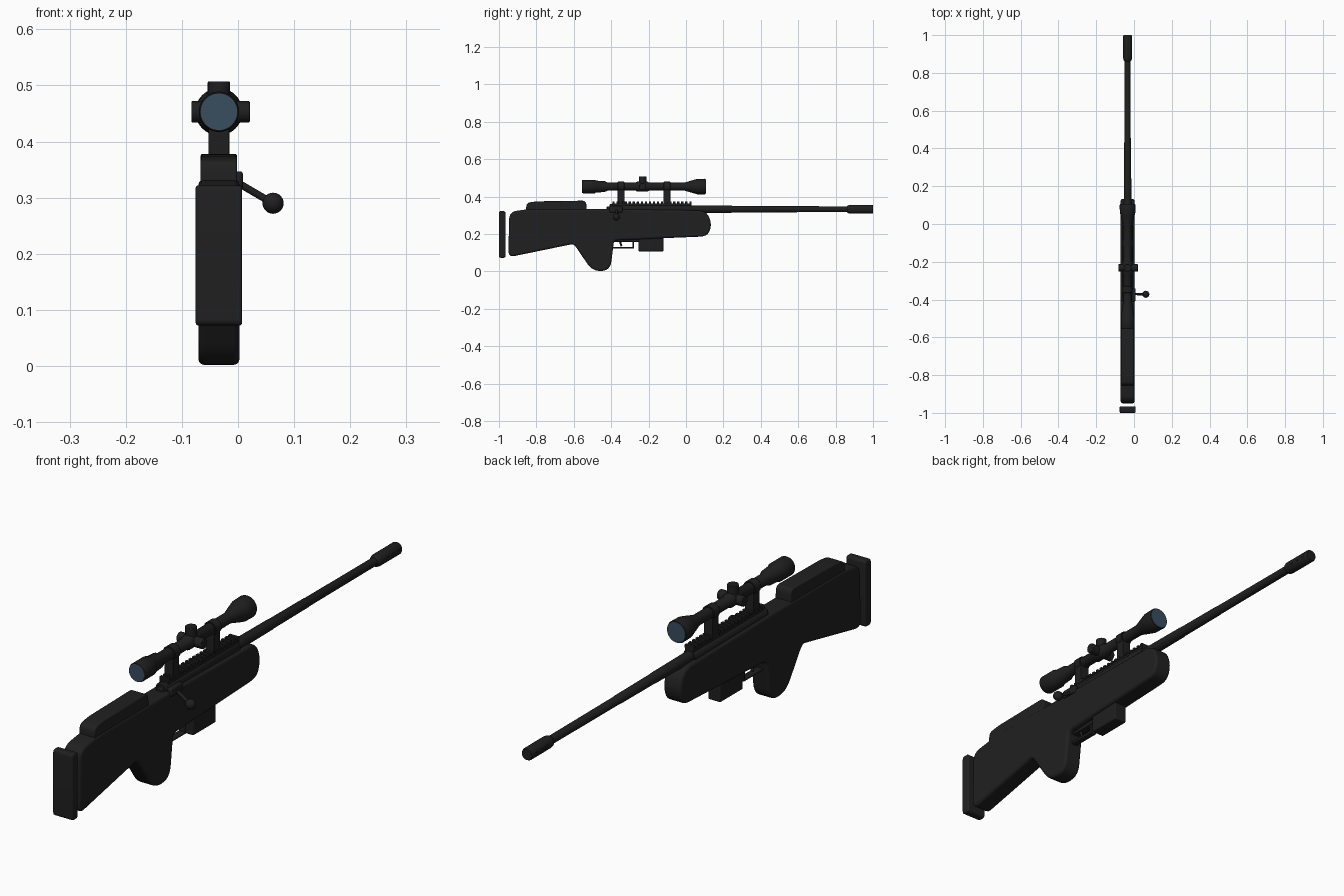
import bpy, bmesh, math
from mathutils import Vector, Matrix

if "Cube" in bpy.data.objects:
    bpy.data.objects.remove(bpy.data.objects["Cube"])

CX = -0.034          # centre plane of the rifle
BZ, SZ = 0.332, 0.453  # bore and scope axis heights


def material(name, c):
    m = bpy.data.materials.new(name)
    m.diffuse_color = (*c, 1)
    m.use_nodes = True
    m.node_tree.nodes["Principled BSDF"].inputs["Base Color"].default_value = m.diffuse_color
    return m


STOCK = material("matte_black", (0.0145, 0.0145, 0.0145))
METAL = material("dark_metal", (0.0135, 0.0135, 0.0135))
GLASS = material("blue_glass", (0.04, 0.075, 0.115))


def finish(bm, name, mat, bevel=0, seg=3):
    bmesh.ops.recalc_face_normals(bm, faces=bm.faces)
    me = bpy.data.meshes.new(name)
    bm.to_mesh(me)
    bm.free()
    me.materials.append(mat)
    ob = bpy.data.objects.new(name, me)
    bpy.context.collection.objects.link(ob)
    if bevel:
        b = ob.modifiers.new("bevel", 'BEVEL')
        b.width, b.segments, b.limit_method = bevel, seg, 'ANGLE'
        b.angle_limit = math.radians(40)
    bpy.ops.object.select_all(action='DESELECT')
    bpy.context.view_layer.objects.active = ob
    ob.select_set(True)
    bpy.ops.object.shade_smooth_by_angle(angle=math.radians(35))
    return ob


def box(name, mat, y, z, w, bevel=0, x=CX):
    """Box from y and z ranges and a full width."""
    bm = bmesh.new()
    bmesh.ops.create_cube(bm, size=1)
    for v in bm.verts:
        v.co = (x + v.co.x * w, sum(y) / 2 + v.co.y * (y[1] - y[0]),
                sum(z) / 2 + v.co.z * (z[1] - z[0]))
    return finish(bm, name, mat, bevel)


def rounded(pts, n=6):
    """Round each (y, z, radius) corner with a quadratic curve."""
    out = []
    for i, (y, z, r) in enumerate(pts):
        p = Vector((y, z))
        a, b = Vector(pts[i - 1][:2]) - p, Vector(pts[(i + 1) % len(pts)][:2]) - p
        a = p + a.normalized() * min(r, a.length * 0.49)
        b = p + b.normalized() * min(r, b.length * 0.49)
        for k in range(n + 1):
            t = k / n
            out.append(a * (1 - t) ** 2 + p * 2 * t * (1 - t) + b * t * t)
    return out


def slab(name, mat, pts, w, bevel):
    """Side profile extruded across x."""
    bm = bmesh.new()
    f = bm.faces.new([bm.verts.new((CX - w / 2, p.x, p.y)) for p in rounded(pts)])
    ext = bmesh.ops.extrude_face_region(bm, geom=[f])
    for v in ext["geom"]:
        if isinstance(v, bmesh.types.BMVert):
            v.co.x += w
    return finish(bm, name, mat, bevel)


def lathe(name, mat, prof, z, n=32, x=CX):
    """Capped turned part along y from (y, radius) pairs."""
    bm = bmesh.new()
    rings = [[bm.verts.new((x + r * math.cos(2 * math.pi * i / n), y,
                            z + r * math.sin(2 * math.pi * i / n)))
              for i in range(n)] for y, r in prof]
    for a, b in zip(rings, rings[1:]):
        for i in range(n):
            j = (i + 1) % n
            bm.faces.new((a[i], a[j], b[j], b[i]))
    bm.faces.new(rings[0])
    bm.faces.new(rings[-1])
    return finish(bm, name, mat)


def rod(name, mat, a, b, r, n=24, bevel=0):
    a, b = Vector(a), Vector(b)
    bm = bmesh.new()
    bmesh.ops.create_cone(bm, cap_ends=True, segments=n, radius1=r, radius2=r,
                          depth=(b - a).length)
    rot = (b - a).to_track_quat('Z', 'Y').to_matrix().to_4x4()
    bmesh.ops.transform(bm, matrix=Matrix.Translation((a + b) / 2) @ rot, verts=bm.verts)
    return finish(bm, name, mat, bevel, 2)


# Stock with grip, cheek rest and butt pad
slab("stock", STOCK, [
    (-0.95, 0.075, 0.035), (-0.945, 0.318, 0.04), (-0.84, 0.333, 0.03), (-0.42, 0.333, 0.02),
    (0.09, 0.325, 0.03), (0.122, 0.30, 0.03), (0.137, 0.245, 0.04), (0.115, 0.187, 0.04),
    (-0.1, 0.178, 0.05), (-0.385, 0.165, 0.02), (-0.405, 0.004, 0.05),
    (-0.50, 0.0, 0.05), (-0.60, 0.147, 0.02)], 0.073, 0.010)
slab("cheek_rest", STOCK, [
    (-0.855, 0.325, 0.005), (-0.853, 0.366, 0.02), (-0.80, 0.374, 0.02),
    (-0.535, 0.378, 0.02), (-0.53, 0.325, 0.005)], 0.065, 0.010)
slab("butt_pad", STOCK, [
    (-1.0, 0.072, 0.012), (-1.0, 0.322, 0.012), (-0.965, 0.322, 0.012),
    (-0.965, 0.072, 0.012)], 0.083, 0.005)

# Receiver, bolt and barrel
lathe("receiver", METAL, [(-0.41, 0.022), (-0.405, 0.027), (0.025, 0.027), (0.03, 0.024)], BZ)
lathe("bolt_shroud", METAL, [(-0.425, 0.010), (-0.42, 0.015), (-0.38, 0.015)], BZ)
box("bolt_housing", METAL, (-0.41, -0.34), (0.315, 0.347), 0.020, 0.006, x=-0.001)
rod("bolt_handle", METAL, (-0.01, -0.37, 0.332), (0.062, -0.372, 0.290), 0.0065)
bm = bmesh.new()
bmesh.ops.create_uvsphere(bm, u_segments=24, v_segments=14, radius=0.0188,
                          matrix=Matrix.Translation((0.0625, -0.372, 0.29)))
finish(bm, "bolt_knob", METAL)
lathe("barrel", METAL, [(0.0, 0.021), (0.24, 0.0195), (0.245, 0.0185), (0.455, 0.0175),
                        (0.457, 0.0165), (0.88, 0.0155)], BZ)
lathe("muzzle_brake", METAL, [(0.86, 0.015), (0.868, 0.0215), (0.878, 0.0235),
                              (0.994, 0.0235), (1.0, 0.021)], BZ)
for i in range(3):  # brake ports
    y = 0.905 + i * 0.03
    box(f"brake_port_{i + 1}", METAL, (y, y + 0.016), (BZ - 0.006, BZ + 0.006), 0.048)

# Toothed rail
box("rail_base", METAL, (-0.395, 0.03), (0.345, 0.363), 0.036, 0.002)
for i in range(20):
    y = -0.393 + i * 0.0216
    box(f"rail_tooth_{i + 1}", METAL, (y, y + 0.012), (0.360, 0.373), 0.040, 0.0015)

# Scope
lathe("scope_tube", METAL, [
    (-0.555, 0.034), (-0.551, 0.036), (-0.488, 0.036), (-0.482, 0.032), (-0.435, 0.029),
    (-0.42, 0.022), (-0.27, 0.021), (-0.262, 0.026), (-0.205, 0.026), (-0.197, 0.021),
    (-0.01, 0.021), (0.045, 0.037), (0.06, 0.041), (0.10, 0.042), (0.105, 0.040)], SZ, 40)
lathe("eyepiece_lens", GLASS, [(-0.5565, 0.0325), (-0.553, 0.0325)], SZ, 40)
lathe("objective_lens", GLASS, [(0.103, 0.0375), (0.1065, 0.0375)], SZ, 40)
TY = -0.232
rod("elevation_turret", METAL, (CX, TY, SZ), (CX, TY, 0.507), 0.020, bevel=0.002)
rod("side_turrets", METAL, (-0.083, TY, SZ), (0.021, TY, SZ), 0.019, bevel=0.002)
for name, y in (("rear", -0.347), ("front", -0.102)):
    box(name + "_mount", METAL, (y - 0.018, y + 0.018), (0.362, 0.44), 0.037, 0.002)
    lathe(name + "_ring", METAL, [(y - 0.018, 0.0245), (y - 0.016, 0.026),
                                  (y + 0.016, 0.026), (y + 0.018, 0.0245)], SZ)

# Magazine, trigger and guard
box("magazine", METAL, (-0.255, -0.12), (0.107, 0.20), 0.052, 0.004)
box("guard_bottom", METAL, (-0.395, -0.278), (0.121, 0.130), 0.026, 0.003)
box("guard_front", METAL, (-0.287, -0.278), (0.123, 0.18), 0.026, 0.003)
box("guard_rear_plate", METAL, (-0.39, -0.25), (0.158, 0.175), 0.030, 0.003)
rod("trigger_upper", METAL, (CX, -0.345, 0.18), (CX, -0.352, 0.153), 0.006, 12)
rod("trigger_lower", METAL, (CX, -0.352, 0.156), (CX, -0.345, 0.134), 0.005, 12)
